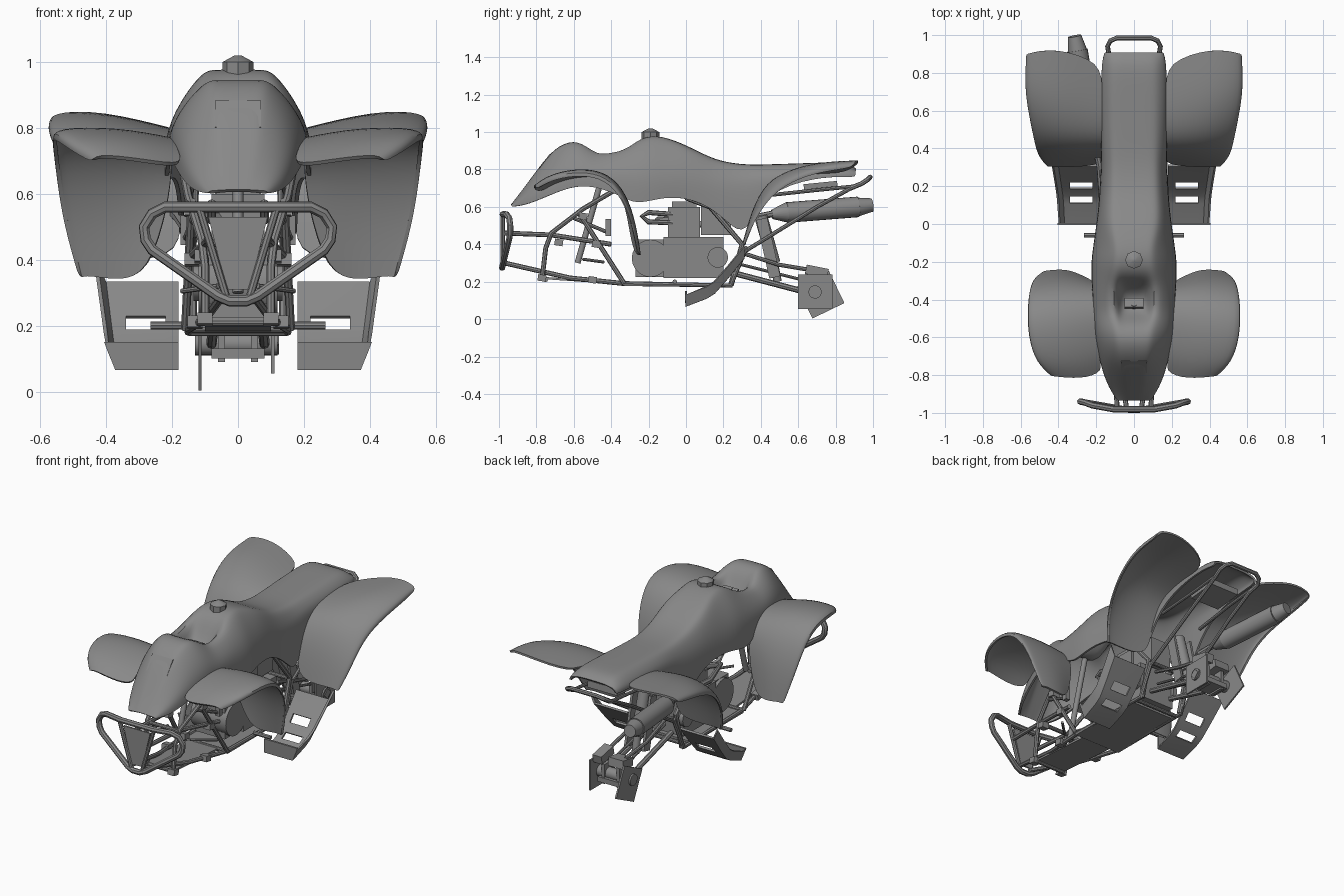
import bpy, bmesh, math
from mathutils import Vector

old = bpy.data.objects.get("Cube")
if old:
    bpy.data.objects.remove(old)

grey = bpy.data.materials.new("plain_grey")
grey.use_nodes = True
grey.diffuse_color = (0.25, 0.25, 0.25, 1)
grey.node_tree.nodes["Principled BSDF"].inputs["Base Color"].default_value = grey.diffuse_color


def finish(ob, smooth=True):
    """Bake modifiers or curve into a mesh, then colour and shade it."""
    bpy.ops.object.select_all(action='DESELECT')
    ob.select_set(True)
    bpy.context.view_layer.objects.active = ob
    bpy.ops.object.convert(target='MESH')
    ob = bpy.context.view_layer.objects.active
    ob.data.materials.clear()
    ob.data.materials.append(grey)
    if smooth:
        bpy.ops.object.shade_smooth_by_angle(angle=math.radians(35))
    return ob


def link(name, data):
    ob = bpy.data.objects.new(name, data)
    bpy.context.scene.collection.objects.link(ob)
    return ob


def from_bmesh(name, bm):
    me = bpy.data.meshes.new(name)
    bmesh.ops.recalc_face_normals(bm, faces=bm.faces[:])
    bm.to_mesh(me)
    bm.free()
    return link(name, me)


def sheet(name, rails, thick=0.012, subdiv=2, mirror=True, skip=()):
    """Skin a grid of rails, with optional mirrored half and open cells."""
    bm = bmesh.new()
    grid = [[bm.verts.new(p) for p in rail] for rail in rails]
    for i in range(len(grid) - 1):
        for j in range(len(grid[i]) - 1):
            if (i, j) not in skip:
                bm.faces.new((grid[i][j], grid[i][j + 1], grid[i + 1][j + 1], grid[i + 1][j]))
    ob = from_bmesh(name, bm)
    if mirror:
        ob.modifiers.new("mirror", 'MIRROR')
    if subdiv:
        sub = ob.modifiers.new("smooth", 'SUBSURF')
        sub.levels = sub.render_levels = subdiv
    sol = ob.modifiers.new("thickness", 'SOLIDIFY')
    sol.thickness, sol.offset = thick, 0
    return finish(ob)


def tube(name, pts, r=0.013, closed=False):
    cu = bpy.data.curves.new(name, 'CURVE')
    cu.dimensions = '3D'
    cu.bevel_depth, cu.bevel_resolution, cu.use_fill_caps = r, 2, True
    sp = cu.splines.new('POLY')
    sp.points.add(len(pts) - 1)
    for p, co in zip(sp.points, pts):
        p.co = (*co, 1)
    sp.use_cyclic_u = closed
    return finish(link(name, cu))


def flip(pts):
    return [(-x, y, z) for x, y, z in pts]


def pair(name, pts, r=0.013):
    tube("left_" + name, pts, r)
    tube("right_" + name, flip(pts), r)


def box(name, centre, size, tilt=0.0):
    bm = bmesh.new()
    bmesh.ops.create_cube(bm, size=1)
    bmesh.ops.scale(bm, vec=size, verts=bm.verts)
    ob = from_bmesh(name, bm)
    ob.location, ob.rotation_euler = centre, (tilt, 0, 0)
    return finish(ob, False)


def cyl(name, a, b, r, r2=None, sides=20):
    a, b = Vector(a), Vector(b)
    bm = bmesh.new()
    bmesh.ops.create_cone(bm, cap_ends=True, segments=sides, radius1=r,
                          radius2=r if r2 is None else r2, depth=(b - a).length)
    ob = from_bmesh(name, bm)
    ob.location = (a + b) / 2
    ob.rotation_euler = (b - a).to_track_quat('Z', 'Y').to_euler()
    return finish(ob)


# Body shell: y, centre height, rim height, half width, waist height, bottom
stations = [
    (-.93, .61, .608, .085, .605, .6), (-.86, .7, .695, .13, .645, .61),
    (-.78, .81, .8, .16, .7, .64), (-.7, .91, .9, .18, .75, .675),
    (-.6, .955, .95, .2, .79, .71), (-.52, .91, .92, .205, .79, .71),
    (-.46, .78, .895, .21, .78, .7), (-.35, .79, .92, .215, .78, .66),
    (-.28, .94, .945, .22, .77, .62), (-.2, .975, .97, .22, .77, .63),
    (-.12, .97, .965, .21, .76, .65), (0, .925, .915, .192, .75, .65),
    (.13, .855, .85, .178, .72, .6), (.23, .83, .825, .174, .7, .51),
    (.32, .82, .815, .17, .71, .44), (.42, .82, .815, .168, .75, .68),
    (.7, .83, .825, .168, .78, .76), (.86, .835, .83, .165, .78, .76),
    (.905, .8, .795, .15, .78, .76),
]
rails = []
for y, zc, zr, w, zw, zb in stations:
    rim = w * (.48 if y < -.1 else .7)
    rails.append([(0, y, zc), (rim * .7, y, zc), (rim, y, zr),
                  (rim * .4 + w * .6, y, zr * .55 + zw * .45),
                  (w, y, zw), (w, y, zb)])
sheet("body_shell", rails)

# Fenders: inner, crown and outer rails, then a turned down lip


def fender(name, inner, crown, outer):
    lip = [(x - .008, y, z - .03) for x, y, z in outer]
    sheet(name, [inner, crown, outer, lip])


fender("front_fenders",
       [(.16, -.78, .68), (.19, -.7, .74), (.2, -.55, .77), (.2, -.43, .76),
        (.2, -.35, .69), (.21, -.31, .57), (.27, -.28, .36)],
       [(.28, -.82, .7), (.34, -.74, .765), (.37, -.58, .805), (.37, -.44, .79),
        (.37, -.34, .71), (.37, -.27, .55), (.36, -.24, .335)],
       [(.44, -.8, .72), (.52, -.73, .77), (.56, -.6, .8), (.565, -.46, .79),
        (.555, -.36, .71), (.535, -.29, .55), (.48, -.255, .36)])
fender("rear_fenders",
       [(.17, .32, .41), (.17, .36, .58), (.17, .43, .72), (.17, .55, .77),
        (.17, .7, .785), (.17, .86, .785)],
       [(.33, .305, .4), (.36, .35, .58), (.38, .43, .74), (.4, .56, .81),
        (.43, .72, .85), (.42, .935, .85)],
       [(.46, .31, .41), (.51, .36, .55), (.53, .45, .69), (.555, .57, .77),
        (.58, .72, .82), (.57, .9, .84)])

# Nose plate, fuel cap and steering post
box("nose_plate", (0, -.755, .84), (.14, .009, .1), -.63)
cyl("cap_collar", (0, -.19, .95), (0, -.19, 1.0), .047, sides=8)
cyl("fuel_cap", (0, -.19, 1.0), (0, -.19, 1.02), .047, .01, sides=8)
cyl("steering_post", (0, -.42, .86), (0, -.58, .3), .016)
box("steering_clamp", (0, -.42, .84), (.1, .05, .03), -.3)

# Foot trays with open slots and a raised outer wall
floor = [(0, .15), (0, .07), (.11, .115), (.15, .14), (.19, .185), (.225, .225), (.31, .33)]
cols = [(.18, 0), (.22, 0), (.34, 0), (.37, 0), (.395, .06)]
tray = []
for i, (y, z) in enumerate(floor):
    flare = 1 + .35 * (z - .07)
    tray.append([(x * flare if x > .35 else x, y, z + (up if i else 0)) for x, up in cols])
sheet("foot_trays", tray, subdiv=0, skip={(2, 1), (4, 1)})

# Front bumper with plate
half = [(.11, -.98, .56), (.22, -.96, .56), (.26, -.945, .54), (.285, -.94, .5),
        (.28, -.94, .46), (.26, -.945, .43), (.06, -.98, .29), (.025, -.983, .275)]
tube("bumper_loop", half + flip(half)[::-1], .017, True)
pair("bumper_brace", [(.115, -.98, .55), (.035, -.98, .285)], .012)
sheet("bumper_plate", [[(0, -.975, .53), (.09, -.975, .53)],
                       [(0, -.975, .31), (.035, -.975, .31)]], .01, 0)

# Tubular frame
pair("lower_rail", [(.04, -.97, .3), (.1, -.62, .22), (.15, -.33, .19), (.15, .24, .18), (.14, .32, .38)])
pair("upper_rail", [(.09, -.97, .46), (.1, -.72, .45), (.15, -.4, .4)])
pair("front_upright", [(.1, -.77, .21), (.1, -.75, .38), (.11, -.72, .46), (.15, -.55, .59), (.17, -.38, .69)])
pair("down_tube", [(.14, -.58, .58), (.16, -.33, .19)])
pair("side_link", [(.13, -.6, .54), (.16, -.41, .46)], .01)
pair("seat_rail", [(.14, 0, .65), (.15, .13, .6), (.14, .3, .4), (.14, .24, .18)], .015)
pair("rear_stay", [(.14, .31, .36), (.13, .7, .6), (.13, .9, .71)], .011)
pair("tail_stay", [(.14, .42, .66), (.13, .7, .69), (.13, .9, .71)], .01)
bar = [(.13, .88, .7), (.14, .94, .725), (.125, .97, .745), (.09, .985, .76)]
tube("grab_bar", bar + flip(bar)[::-1], .013)
for y, z, w in ((-.75, .21, .1), (-.72, .45, .1), (-.33, .19, .15), (.2, .18, .15), (.32, .38, .14)):
    cyl("cross_tube", (-w, y, z), (w, y, z), .012, sides=10)
for s, side in ((1, "left"), (-1, "right")):
    for y, z, x in ((-.77, .22, .1), (-.5, .21, .13), (-.68, .41, .11), (-.48, .4, .14), (-.55, .55, .14)):
        box(side + "_arm_bracket", (s * x, y, z), (.045, .045, .035), -.15)
    box(side + "_upper_mount", (s * .16, -.415, .49), (.03, .03, .09))
    cyl(side + "_foot_peg", (s * .15, -.06, .2), (s * .265, -.06, .2), .012, sides=8)
    cyl(side + "_tie_rod", (s * .06, -.55, .32), (s * .17, -.44, .305), .008, sides=8)
box("front_skid", (0, -.55, .205), (.2, .42, .012), -.07)
box("belly_plate", (0, -.08, .182), (.32, .5, .012))

# Engine
cyl("engine_front_case", (-.12, -.19, .325), (.12, -.19, .325), .1)
box("engine_front_block", (0, -.19, .325), (.2, .16, .2))
box("crankcase", (0, .04, .33), (.24, .32, .22))
box("cylinder_barrel", (0, -.01, .51), (.16, .17, .18))
box("cylinder_head", (0, -.01, .61), (.13, .13, .04))
box("air_box", (0, .16, .53), (.14, .16, .16))
for s in (1, -1):
    cyl("clutch_cover", (s * .11, .17, .33), (s * .135, .17, .33), .055)
pair("coolant_loop", [(.07, -.07, .56), (.08, -.2, .57), (.08, -.235, .55), (.08, -.2, .52), (.07, -.07, .515)], .014)

# Exhaust on the right
tube("exhaust_pipe", [(-.06, -.08, .53), (-.13, -.15, .53), (-.16, 0, .5), (-.18, .3, .53), (-.22, .5, .57)], .018)
cyl("muffler_neck", (-.22, .46, .56), (-.235, .54, .57), .025, .055)
cyl("muffler", (-.235, .54, .57), (-.3, .92, .6), .055)
cyl("muffler_tip", (-.3, .92, .6), (-.315, .995, .61), .05, .036)

# Swing arm, shock and axle carrier
pair("swing_arm", [(.07, .24, .25), (.08, .62, .15), (.08, .72, .14)], .016)
pair("swing_brace", [(.07, .28, .36), (.08, .5, .29), (.07, .68, .26)], .011)
pair("chain_guide", [(.04, .26, .3), (.05, .66, .2)], .008)
cyl("shock_body", (0, .4, .55), (0, .47, .3), .035)
cyl("shock_rod", (0, .47, .3), (0, .49, .2), .022)
for s in (1, -1):
    box("shock_plate", (s * .06, .44, .38), (.015, .06, .32), .22)
    box("carrier_leg", (s * .05, .68, .15), (.02, .1, .12))
box("carrier_base", (0, .68, .115), (.16, .12, .03))
cyl("axle_carrier", (-.13, .69, .145), (.12, .69, .145), .035)
box("left_hub_plate", (.105, .69, .147), (.01, .185, .185))
box("left_hub_bolt", (.115, .69, .145), (.02, .045, .045), .785)
box("right_hub_plate", (-.115, .72, .13), (.01, .19, .19), .45)
box("brake_caliper", (.07, .7, .255), (.06, .12, .05), -.2)
box("carrier_clamp", (-.04, .69, .235), (.1, .1, .05), .15)
box("tail_box", (0, .72, .71), (.2, .18, .04), .1)
